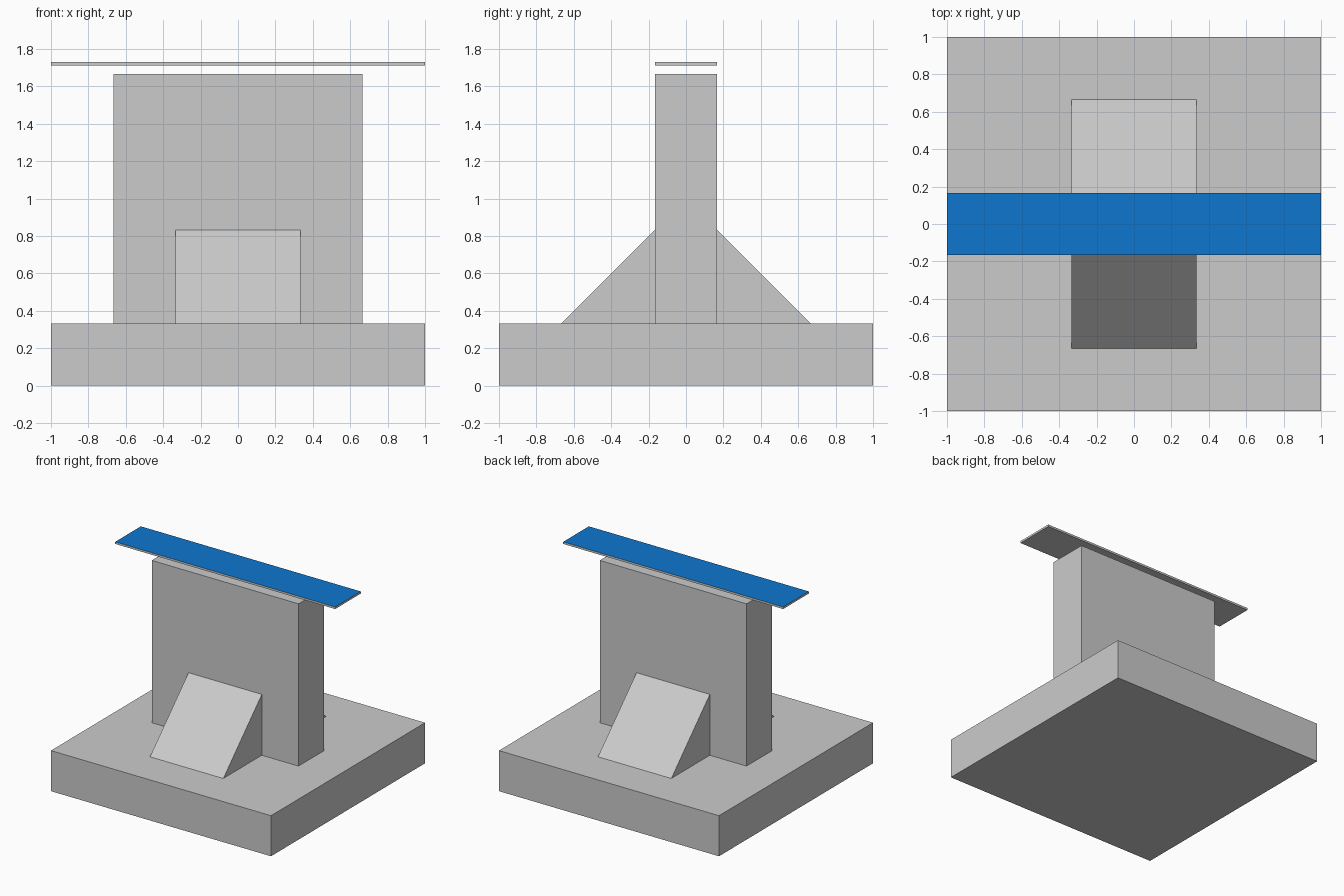
import bpy

cube = bpy.data.objects.get("Cube")
if cube:
    bpy.data.objects.remove(cube, do_unlink=True)


def material(name, rgb):
    m = bpy.data.materials.new(name)
    m.use_nodes = True
    colour = (*rgb, 1.0)
    m.diffuse_color = colour
    m.node_tree.nodes["Principled BSDF"].inputs["Base Color"].default_value = colour
    return m


grey = material("light_grey", (0.60, 0.60, 0.60))
blue = material("blue", (0.004, 0.18, 0.62))


def prism(name, profile, half_width, mats):
    """Extrude a counter-clockwise (y, z) profile from -half_width to +half_width in x."""
    n = len(profile)
    verts = [(x, y, z) for x in (-half_width, half_width) for y, z in profile]
    faces = [tuple(reversed(range(n))), tuple(range(n, 2 * n))]
    faces += [(i, (i + 1) % n, n + (i + 1) % n, n + i) for i in range(n)]
    mesh = bpy.data.meshes.new(name)
    mesh.from_pydata(verts, [], faces)
    for m in mats:
        mesh.materials.append(m)
    mesh.update()
    obj = bpy.data.objects.new(name, mesh)
    bpy.context.collection.objects.link(obj)
    return obj


def block(name, half_x, half_y, z0, z1, mats):
    profile = [(-half_y, z0), (half_y, z0), (half_y, z1), (-half_y, z1)]
    return prism(name, profile, half_x, mats)


U = 1 / 6  # design module

# Square base and upright wall
block("base", 6 * U, 6 * U, 0, 2 * U, [grey])
block("upright_wall", 4 * U, U, 2 * U, 10 * U, [grey])

# Sloping braces on both sides of the wall
prism("front_brace", [(-4 * U, 2 * U), (-U, 2 * U), (-U, 5 * U)], 2 * U, [grey])
prism("back_brace", [(U, 2 * U), (4 * U, 2 * U), (U, 5 * U)], 2 * U, [grey])

# Thin panel floating above the wall, blue on its upper face
panel = block("top_panel", 6 * U, U, 1.713, 1.73, [grey, blue])
for face in panel.data.polygons:
    if face.normal.z > 0.5:
        face.material_index = 1
